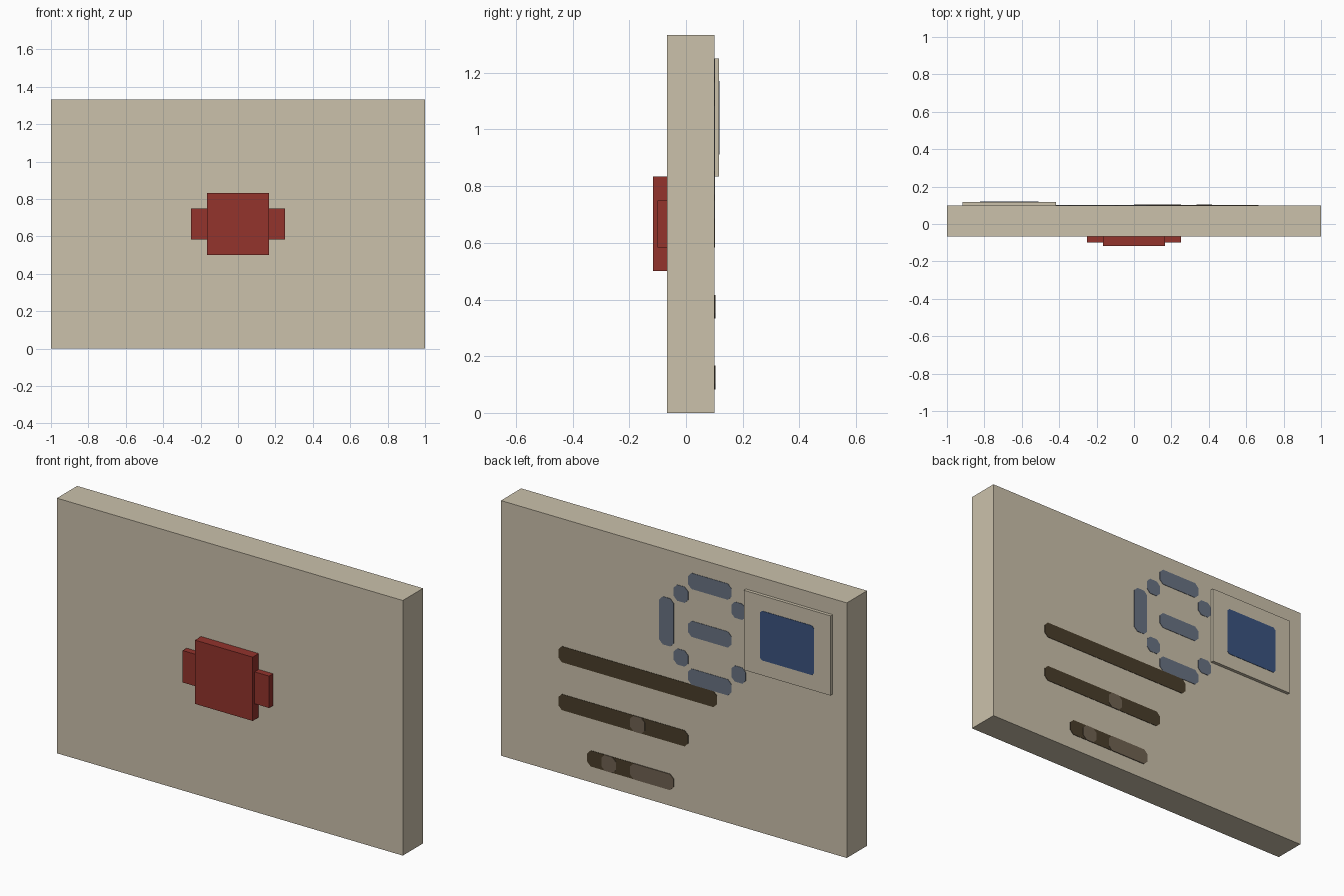
import bpy
import bmesh

default = bpy.data.objects.get("Cube")
if default:
    bpy.data.objects.remove(default, do_unlink=True)

CELL = 1 / 12        # the letter is laid out on 24 x 16 cells
BACK = 0.1           # y of the letter's back
STAMP_BACK = 0.117   # y of the stamp's outer face


def material(name, rgb):
    """Flat colour given as 0-255 sRGB, stored linear."""
    linear = [((c / 255 + 0.055) / 1.055) ** 2.4 for c in rgb] + [1]
    mat = bpy.data.materials.new(name)
    mat.use_nodes = True
    mat.diffuse_color = linear
    shader = mat.node_tree.nodes["Principled BSDF"]
    shader.inputs["Base Color"].default_value = linear
    shader.inputs["Roughness"].default_value = 0.9
    return mat


PAPER = material("paper beige", (203, 193, 171))
WAX = material("wax red", (147, 51, 44))
POSTMARK = material("postmark grey blue", (105, 115, 131))
INK = material("dark brown ink", (73, 61, 42))
FADED = material("faded brown ink", (112, 98, 81))
STAMP_BLUE = material("stamp blue", (59, 84, 128))


def finish(name, bm, mat):
    bmesh.ops.recalc_face_normals(bm, faces=bm.faces)
    mesh = bpy.data.meshes.new(name)
    bm.to_mesh(mesh)
    bm.free()
    mesh.materials.append(mat)
    obj = bpy.data.objects.new(name, mesh)
    bpy.context.collection.objects.link(obj)
    return obj


def box(name, x, y, z, mat):
    """Box from (low, high) pairs on each axis."""
    bm = bmesh.new()
    bmesh.ops.create_cube(bm, size=1)
    for v in bm.verts:
        for axis, (low, high) in enumerate((x, y, z)):
            v.co[axis] = high if v.co[axis] > 0 else low
    return finish(name, bm, mat)


def mark(name, col, row, width, height, mat, y=BACK, lift=0.002, cut=0.02):
    """Thin plate with clipped corners; cells count from the back's top left."""
    x0, x1 = 1 - col * CELL, 1 - (col + width) * CELL
    z0, z1 = (16 - row) * CELL, (16 - row - height) * CELL
    outline = [(x0 - cut, z0), (x1 + cut, z0), (x1, z0 - cut), (x1, z1 + cut),
               (x1 + cut, z1), (x0 - cut, z1), (x0, z1 + cut), (x0, z0 - cut)]
    bm = bmesh.new()
    face = bm.faces.new([bm.verts.new((px, y, pz)) for px, pz in outline])
    side = bmesh.ops.extrude_face_region(bm, geom=[face])
    for v in side["geom"]:
        if isinstance(v, bmesh.types.BMVert):
            v.co.y += lift
    return finish(name, bm, mat)


# Letter body
box("envelope", (-1, 1), (-0.067, BACK), (0, 16 * CELL), PAPER)

# Wax seal with a tab on each side
box("wax_seal", (-2 * CELL, 2 * CELL), (-0.117, -0.067),
    (6 * CELL, 10 * CELL), WAX)
for side, sign in (("left", 1), ("right", -1)):
    xs = sorted((sign * 2 * CELL, sign * 3 * CELL))
    box(f"wax_tab_{side}", xs, (-0.1, -0.067), (7 * CELL, 9 * CELL), WAX)

# Postage stamp with a plain coloured panel
box("stamp", (-11 * CELL, -5 * CELL), (BACK, STAMP_BACK),
    (10 * CELL, 15 * CELL), PAPER)
mark("stamp_panel", 18.12, 1.95, 3.75, 3.1, STAMP_BLUE, y=STAMP_BACK, cut=0.012)

# Postmark ring with a bar across its middle
mark("postmark_side", 11, 3, 1, 3, POSTMARK)
for name, row in (("top", 1), ("middle", 4), ("bottom", 7)):
    mark(f"postmark_{name}", 13, row, 3, 1, POSTMARK)
for row in (2, 6):
    for col in (12, 16):
        mark("postmark_corner", col, row, 1, 1, POSTMARK)

# Address lines in dark ink
for name, col, row, width in (("first", 4, 8, 11), ("second", 4, 11, 9),
                              ("third", 6, 14, 4)):
    mark(f"address_{name}_line", col, row, width, 1, INK)

# Faded stretches of ink lying over the lines
for col, row, width in ((9, 11, 1), (7, 14, 1), (9, 14, 3)):
    mark("faded_ink", col, row, width, 1, FADED, lift=0.004)
